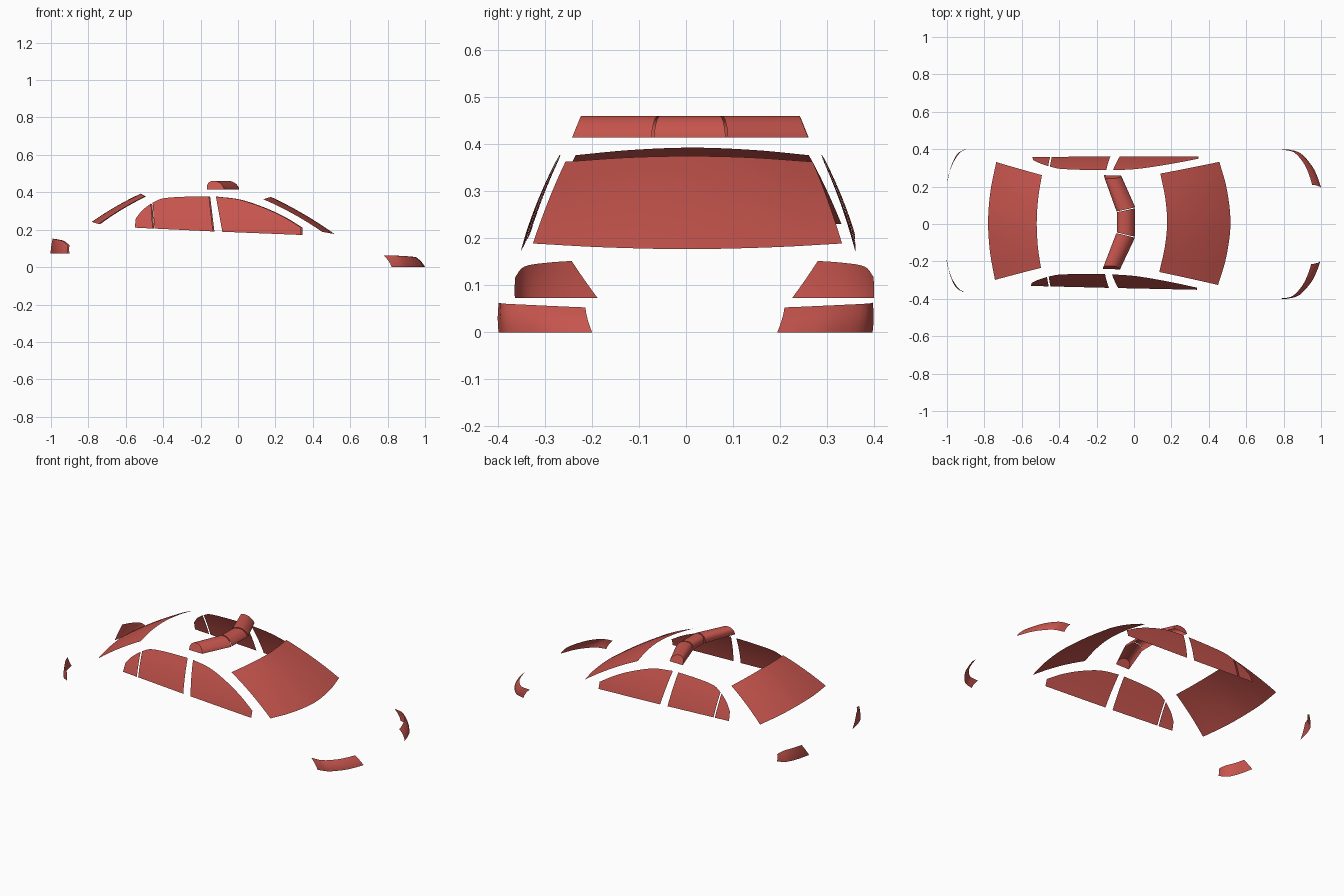
import bpy, bmesh, math
from mathutils import Vector, Matrix

if "Cube" in bpy.data.objects:
    bpy.data.objects.remove(bpy.data.objects["Cube"])

red = bpy.data.materials.new("red_glass")
red.diffuse_color = (0.57, 0.09, 0.075, 1)
red.use_nodes = True
red.node_tree.nodes["Principled BSDF"].inputs["Base Color"].default_value = red.diffuse_color
# The whole set sits turned very slightly about z
PLACE = Matrix.Translation((0, 0.008, 0)) @ Matrix.Rotation(-0.0108, 4, 'Z')


def spline(pts, n):
    """Resample points along a smooth curve, n steps per span."""
    p = [Vector(q) for q in pts]
    p = [2 * p[0] - p[1]] + p + [2 * p[-1] - p[-2]]
    out = []
    for i in range(1, len(p) - 2):
        a, b, c, d = p[i - 1:i + 3]
        for k in range(n):
            t = k / n
            out.append(0.5 * (2 * b + (c - a) * t + (2 * a - 5 * b + 4 * c - d) * t * t
                              + (3 * b - a - 3 * c + d) * t ** 3))
    return out + [p[-2]]


def grid(name, rows, centre=(0, 0, 0), cap=False, angle=35):
    """Skin rows of points, facing away from centre."""
    bm = bmesh.new()
    vs = [[bm.verts.new(PLACE @ Vector(p)) for p in r] for r in rows]
    for a, b in zip(vs, vs[1:]):
        for j in range(len(a) - 1):
            bm.faces.new((a[j], a[j + 1], b[j + 1], b[j]))
    if cap:
        bm.faces.new(vs[0])
    bm.normal_update()
    c = Vector(centre)
    if sum(f.normal.dot(f.calc_center_median() - c) * f.calc_area() for f in bm.faces) < 0:
        bmesh.ops.reverse_faces(bm, faces=bm.faces[:])
    me = bpy.data.meshes.new(name)
    bm.to_mesh(me)
    bm.free()
    ob = bpy.data.objects.new(name, me)
    bpy.context.collection.objects.link(ob)
    me.materials.append(red)
    bpy.ops.object.select_all(action='DESELECT')
    ob.select_set(True)
    bpy.context.view_layer.objects.active = ob
    bpy.ops.object.shade_smooth_by_angle(angle=math.radians(angle))
    return ob


def between(a, b, n, bulge=(0, 0, 0)):
    """Rows from curve a to curve b, bowed in the middle by bulge."""
    w = Vector(bulge)
    return [[p.lerp(q, i / n) + w * (4 * i / n * (1 - i / n)) for p, q in zip(a, b)]
            for i in range(n + 1)]


def both_sides(name, rows, **kw):
    for s, side in ((1, "left"), (-1, "right")):
        c = kw.get("centre", (0, 0, 0))
        grid(f"{side}_{name}", [[(x, y * s, z) for x, y, z in r] for r in rows],
             **{**kw, "centre": (c[0], c[1] * s, c[2])})


def full(half):
    """Mirror half a rail across the centre line."""
    return half + [(x, -y, z) for x, y, z in reversed(half[:-1])]


# Windscreen and rear window
top = full([(.138, .263, .363), (.166, .13, .372), (.177, 0, .375)])
low = full([(.453, .329, .189), (.495, .18, .181), (.516, 0, .177)])
grid("windscreen", between(spline(top, 6), spline(low, 6), 8, (.004, 0, .008)))
top = full([(-.495, .248, .377), (-.513, .13, .388), (-.52, 0, .393)])
low = full([(-.74, .315, .23), (-.769, .16, .238), (-.78, 0, .243)])
grid("rear_window", between(spline(top, 6), spline(low, 6), 8, (-.003, 0, .006)))


# Side windows lean inwards towards the roof
def side_window(name, upper, lower):
    up = spline([(x, 0, z) for x, z in upper], 4)
    (x0, z0), (x1, z1) = lower
    n = len(up) - 1
    us = [(p.x - up[0].x) / (up[-1].x - up[0].x) for p in up]
    down = [Vector((x0 + (x1 - x0) * u, 0, z0 + (z1 - z0) * u)) for u in us]
    rows = between(up, down, 6)
    for r in rows:
        for p in r:
            t = p.z - .172
            p.y = .356 - .26 * t - .58 * t * t
    both_sides(name, rows)


side_window("quarter_window", [(-.543, .26), (-.51, .302), (-.462, .34)],
            [(-.548, .211), (-.452, .206)])
side_window("rear_door_window", [(-.453, .344), (-.40, .367), (-.29, .376), (-.152, .378)],
            [(-.443, .206), (-.130, .191)])
side_window("front_door_window", [(-.115, .377), (.01, .361), (.14, .318), (.25, .267), (.34, .212)],
            [(-.08, .189), (.34, .172)])

# Headlights wrap round the front corners
top = [(.783, .398, .063), (.85, .385, .061), (.905, .325, .058), (.935, .26, .055), (.95, .212, .053)]
low = [(.826, .398, 0), (.89, .377, 0), (.95, .31, 0), (.98, .25, 0), (.998, .197, 0)]
both_sides("headlight", between(spline(top, 4), spline(low, 4), 4, (.006, .002, 0)),
           centre=(.6, .1, 0))

# Tail lights wrap round the rear corners
top = [(-.905, .381, .118), (-.935, .362, .140), (-.967, .315, .148), (-.988, .262, .152)]
low = [(-.905, .382, .073), (-.95, .355, .073), (-.98, .29, .073), (-1.0, .207, .073)]
both_sides("tail_light", between(spline(top, 4), spline(low, 4), 4, (-.002, .001, 0)),
           centre=(-.6, .1, .1))

# Roof light bar: domed section, u across from rear to front, z height
SECTION = spline([(0, .415, 0), (.02, .442, 0), (.2, .458, 0), (.5, .46, 0), (.75, .451, 0),
                  (.95, .430, 0), (1, .415, 0)], 3)


def bar_ring(rear, front, lean=0):
    return [(rear[0] + (front[0] - rear[0]) * u, rear[1] + (front[1] - rear[1]) * u
             - lean * (z - .415) / .045, z) for u, z, _ in SECTION]


both_sides("light_bar_wing", [bar_ring((-.163, .251), (-.072, .251), .018),
                              bar_ring((-.094, .058), (.006, .081))],
           centre=(-.08, .16, .42), cap=True)
grid("light_bar_middle", [bar_ring((-.091, .054), (.005, .076)),
                          bar_ring((-.091, -.054), (.005, -.076))], centre=(-.04, 0, .42))
